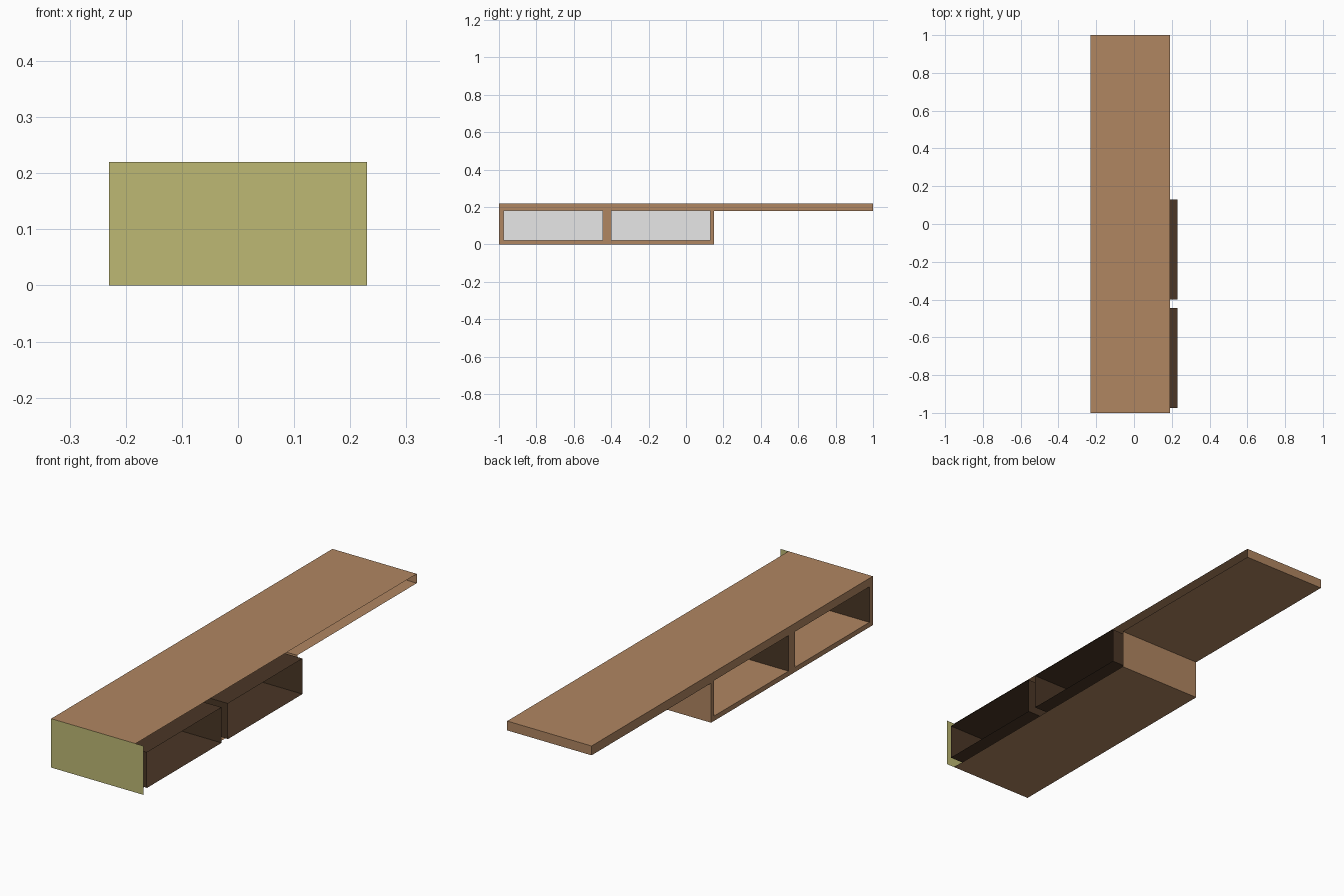
import bpy, bmesh

cube = bpy.data.objects.get("Cube")
if cube:
    bpy.data.objects.remove(cube, do_unlink=True)


def material(name, rgb):
    m = bpy.data.materials.new(name)
    m.use_nodes = True
    m.diffuse_color = (*rgb, 1)
    m.node_tree.nodes["Principled BSDF"].inputs["Base Color"].default_value = (*rgb, 1)
    return m


WOOD = material("light wood", (0.434, 0.238, 0.120))
DARK = material("dark wood", (0.069, 0.037, 0.019))
OLIVE = material("olive front", (0.509, 0.485, 0.174))
WHITE = material("white panel", (1.0, 1.0, 1.0))

LEFT, OPEN, EDGE = -0.23, 0.19, 0.23      # x of niche side, open side, liner ends
FLOOR, CEIL = 0.022, 0.182                # niche heights
NICHES = [(-0.975, -0.445), (-0.40, 0.13)]


def build(name, faces, mats):
    """Make an object from (corner list, material index) pairs."""
    bm = bmesh.new()
    for corners, index in faces:
        bm.faces.new([bm.verts.new(c) for c in corners]).material_index = index
    bmesh.ops.remove_doubles(bm, verts=bm.verts, dist=1e-5)
    me = bpy.data.meshes.new(name)
    bm.to_mesh(me)
    bm.free()
    for m in mats:
        me.materials.append(m)
    ob = bpy.data.objects.new(name, me)
    bpy.context.collection.objects.link(ob)
    return ob


def strip(a, b, x0, x1):
    """Quad that sweeps the (y, z) segment a-b from x0 to x1."""
    return [(x0, *a), (x0, *b), (x1, *b), (x1, *a)]


def side(y0, y1, z0, z1, x):
    return [(x, y0, z0), (x, y0, z1), (x, y1, z1), (x, y1, z0)]


# Thin cabinet shell with a long overhanging top, open on one side
outline = [(-1, 0), (0.15, 0), (0.15, 0.178), (1, 0.178), (1, 0.22), (-1, 0.22)]
shell = [(strip(a, b, OPEN, LEFT), 0) for a, b in zip(outline, outline[1:])]

# Face frame around the two niches
ys = [-1, *NICHES[0], *NICHES[1], 0.15]
for i, (y0, y1) in enumerate(zip(ys, ys[1:])):
    if i % 2:
        shell += [(side(y0, y1, 0, FLOOR, LEFT), 0), (side(y0, y1, CEIL, 0.22, LEFT), 0)]
    else:
        shell.append((side(y0, y1, 0, 0.22, LEFT), 0))
shell.append((side(0.15, 1, 0.178, 0.22, LEFT), 0))
build("cabinet_shell", shell, [WOOD])

# Niche liners: dark walls and ceiling, floor light on one half and dark on the other
for n, (y0, y1) in enumerate(NICHES, 1):
    build(f"niche_liner_{n}", [
        (strip((y0, FLOOR), (y0, CEIL), LEFT, EDGE), 0),
        (strip((y0, CEIL), (y1, CEIL), LEFT, EDGE), 0),
        (strip((y1, CEIL), (y1, FLOOR), LEFT, EDGE), 0),
        (strip((y1, FLOOR), (y0, FLOOR), LEFT, 0), 1),
        (strip((y1, FLOOR), (y0, FLOOR), 0, EDGE), 0),
    ], [DARK, WOOD])
    # Upright panel dividing the niche
    build(f"niche_panel_{n}", [(side(y0, y1, FLOOR, CEIL, 0), 0)], [WHITE])

# Front plate
build("front_plate", [([(LEFT, -1, 0), (EDGE, -1, 0), (EDGE, -1, 0.22), (LEFT, -1, 0.22)], 0)], [OLIVE])
